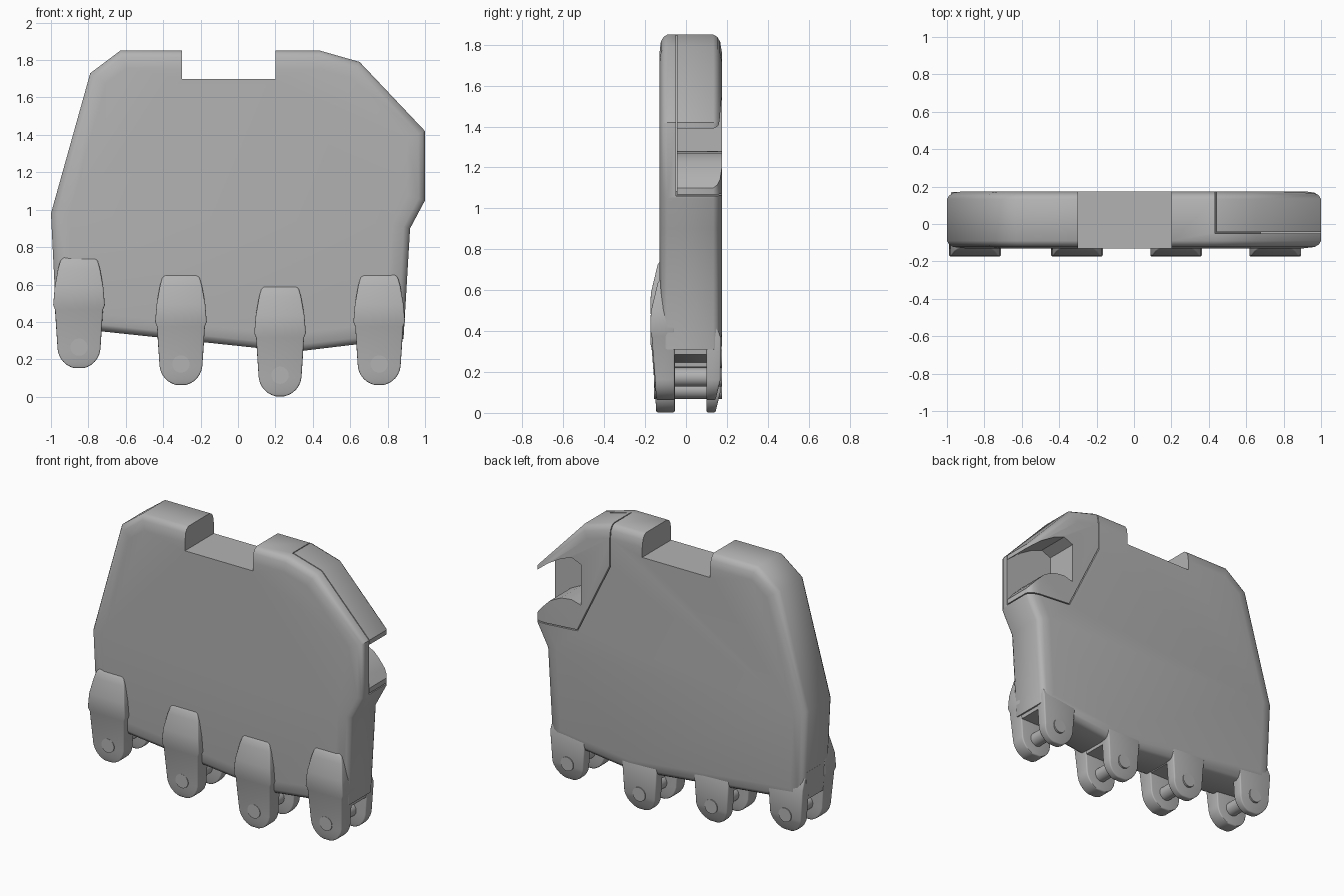
import bpy, bmesh, math
from mathutils import Matrix

old = bpy.data.objects.get("Cube")
if old:
    bpy.data.objects.remove(old)

grey = bpy.data.materials.new("plain grey")
grey.use_nodes = True
grey.diffuse_color = (0.45, 0.45, 0.45, 1)
grey.node_tree.nodes["Principled BSDF"].inputs["Base Color"].default_value = grey.diffuse_color


def add_object(name, bm):
    bmesh.ops.recalc_face_normals(bm, faces=bm.faces[:])
    mesh = bpy.data.meshes.new(name)
    bm.to_mesh(mesh)
    bm.free()
    mesh.materials.append(grey)
    obj = bpy.data.objects.new(name, mesh)
    bpy.context.collection.objects.link(obj)
    return obj


def prism(name, outline, front, back, rims=()):
    """Extrude an x-z outline along y; rims are (side, inset, rise) steps."""
    bm = bmesh.new()
    rings = [[bm.verts.new((x, y, z)) for x, z in outline] for y in (front, back)]
    caps = [bm.faces.new(r) for r in rings]
    n = len(outline)
    for i in range(n):
        j = (i + 1) % n
        bm.faces.new((rings[0][i], rings[0][j], rings[1][j], rings[1][i]))
    bmesh.ops.recalc_face_normals(bm, faces=bm.faces[:])
    for side, inset, rise in rims:
        bmesh.ops.inset_region(bm, faces=[caps[side]], thickness=inset,
                               depth=rise, use_even_offset=True)
    return add_object(name, bm)


def loft(name, rows, x0, z0):
    """Stack of rectangles: (height, half width, front y, back y)."""
    bm = bmesh.new()
    last = None
    for dz, w, yf, yb in rows:
        ring = [bm.verts.new((x0 + x, y, z0 + dz))
                for x, y in ((-w, yf), (w, yf), (w, yb), (-w, yb))]
        if last:
            for i in range(4):
                j = (i + 1) % 4
                bm.faces.new((last[i], last[j], ring[j], ring[i]))
        else:
            bm.faces.new(ring)
        last = ring
    bm.faces.new(last)
    return add_object(name, bm)


def bake(obj):
    deps = bpy.context.evaluated_depsgraph_get()
    obj.data = bpy.data.meshes.new_from_object(obj.evaluated_get(deps))
    obj.modifiers.clear()


def boolean(obj, cutter, operation="DIFFERENCE"):
    mod = obj.modifiers.new("cut", "BOOLEAN")
    mod.operation = operation
    mod.solver = "EXACT"
    mod.object = cutter
    bake(obj)


def soften(obj, width):
    mod = obj.modifiers.new("soft edge", "BEVEL")
    mod.width = width
    mod.segments = 3
    mod.limit_method = "ANGLE"
    mod.angle_limit = math.radians(40)
    bake(obj)


# Main plate with shallow rounded rims on front and back
outline = [(-0.63, 1.85), (0.44, 1.85), (0.65, 1.79), (1, 1.42), (1, 1.05),
           (0.92, 0.9), (0.885, 0.31), (0.3, 0.24), (-0.97, 0.375),
           (-1, 0.98), (-0.79, 1.73)]
rims = [(0, 0.012, 0.02), (0, 0.023, 0.013), (0, 0.06, 0.007),
        (1, 0.012, 0.02), (1, 0.023, 0.014), (1, 0.05, 0.008)]
body = prism("palm_plate", outline, -0.09, 0.133, rims)
panel = prism("socket_panel", outline, -0.09, 0.133, rims)

# Notch in the top edge
notch = prism("notch_cutter", [(-0.3, 1.7), (0.2, 1.7), (0.2, 2), (-0.3, 2)], -0.4, 0.4)
boolean(body, notch)

# Corner panel, separated from the plate by a fine seam
corner = [(0.44, 2), (0.44, 1.58), (0.68, 1.09), (1.1, 1.06), (1.1, 2)]
seam = [(0.434, 2), (0.434, 1.576), (0.676, 1.083), (1.1, 1.053), (1.1, 2)]
corner_cutter = prism("corner_cutter", corner, -0.044, 0.4)
seam_cutter = prism("seam_cutter", seam, -0.05, 0.4)
boolean(panel, corner_cutter, "INTERSECT")
boolean(body, seam_cutter)

# Open socket in the corner panel
mouth = [(1.1, 1.34), (1, 1.39), (0.9, 1.47), (0.8, 1.53), (0.72, 1.56),
         (0.65, 1.53), (0.65, 1.26), (0.72, 1.28), (0.8, 1.27), (0.88, 1.23),
         (0.95, 1.16), (1, 1.1), (1.1, 1.08)]
mouth_cutter = prism("mouth_cutter", mouth, -0.3, 0.4)
boolean(panel, mouth_cutter)
for cutter in (notch, corner_cutter, seam_cutter, mouth_cutter):
    bpy.data.objects.remove(cutter)

parts = [body, panel]

# Four knuckle hinges along the lower edge
R = 0.115
tip = [(-R * math.cos(a), R * math.sin(a)) for a in
       [math.radians(d) for d in range(12, 85, 12)]]
for k, (x, z) in enumerate([(-0.85, 0.265), (-0.305, 0.175), (0.225, 0.115), (0.755, 0.175)]):
    # front lug rising into a raised pad
    rows = [(dz, w, -0.152 - 0.06 * dz, -0.055) for dz, w in tip]
    rows += [(0.2, 0.128, -0.168, -0.055), (0.225, 0.138, -0.174, -0.055),
             (0.32, 0.13, -0.172, -0.055), (0.42, 0.112, -0.148, -0.055),
             (0.46, 0.1, -0.138, -0.055), (0.485, 0.08, -0.122, -0.055)]
    front = loft(f"front_lug_{k + 1}", rows, x, z)
    soften(front, 0.018)
    # rear lug with chamfered tip
    rows = [(dz, w, 0.1, 0.172 + 0.25 * min(dz, 0)) for dz, w in tip]
    rows += [(0.19, 0.128, 0.1, 0.172), (0.3, 0.125, 0.1, 0.13)]
    rear = loft(f"rear_lug_{k + 1}", rows, x, z)
    soften(rear, 0.012)
    # bridge joining both lugs
    bridge = loft(f"bridge_{k + 1}", [(0.11, 0.118, -0.1, 0.13), (0.2, 0.128, -0.1, 0.13),
                                      (0.3, 0.13, -0.1, 0.13)], x, z)
    # hinge pin
    bm = bmesh.new()
    bmesh.ops.create_cone(bm, cap_ends=True, segments=32, radius1=0.046, radius2=0.046,
                          depth=0.332, matrix=Matrix.Translation((x, 0.009, z))
                          @ Matrix.Rotation(math.pi / 2, 4, "X"))
    pin = add_object(f"hinge_pin_{k + 1}", bm)
    parts += [front, rear, bridge, pin]

# Smooth shading with crisp edges kept
bpy.ops.object.select_all(action="DESELECT")
for obj in parts:
    obj.select_set(True)
bpy.context.view_layer.objects.active = body
bpy.ops.object.shade_smooth_by_angle(angle=math.radians(32))
